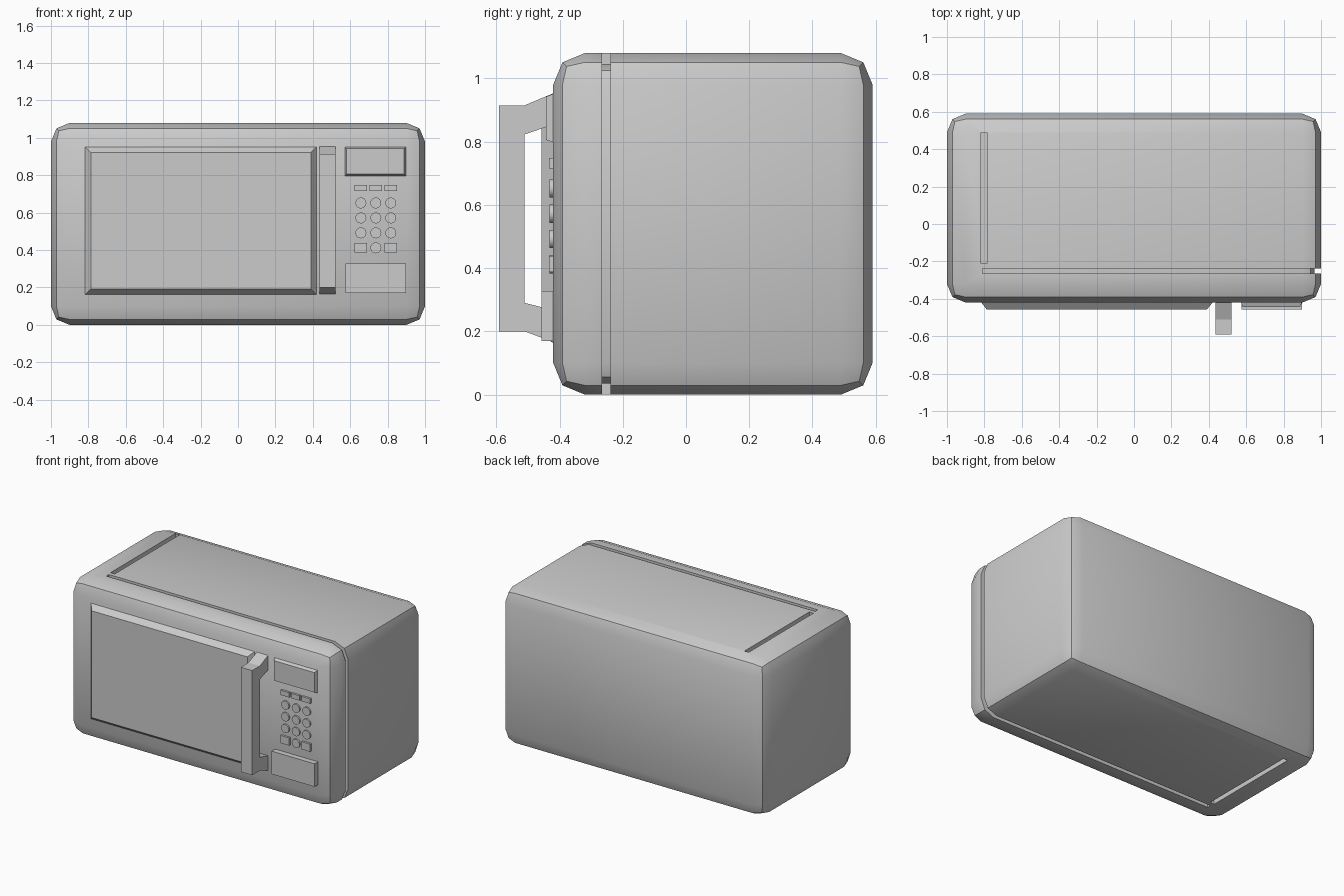
import bpy, bmesh, math

if "Cube" in bpy.data.objects:
    bpy.data.objects.remove(bpy.data.objects["Cube"])

FRONT = -0.42


def finish(bm, name, smooth=None):
    bmesh.ops.recalc_face_normals(bm, faces=bm.faces)
    me = bpy.data.meshes.new(name)
    bm.to_mesh(me)
    bm.free()
    ob = bpy.data.objects.new(name, me)
    bpy.context.collection.objects.link(ob)
    if smooth:
        activate(ob)
        bpy.ops.object.shade_smooth_by_angle(angle=math.radians(smooth))
    return ob


def activate(ob):
    bpy.ops.object.select_all(action='DESELECT')
    ob.select_set(True)
    bpy.context.view_layer.objects.active = ob


def prism(name, pts, axis, a, b):
    """Extrude a 2D outline along x (points are y,z) or y (points are x,z)."""
    bm = bmesh.new()
    place = (lambda p, t: (t, p[0], p[1])) if axis == 'x' else (lambda p, t: (p[0], t, p[1]))
    face = bm.faces.new([bm.verts.new(place(p, a)) for p in pts])
    ext = bmesh.ops.extrude_face_region(bm, geom=[face])
    move = (b - a, 0, 0) if axis == 'x' else (0, b - a, 0)
    bmesh.ops.translate(bm, verts=[v for v in ext['geom'] if isinstance(v, bmesh.types.BMVert)], vec=move)
    return finish(bm, name)


def box_mesh(x0, x1, y0, y1, z0, z1, taper=0.0):
    """Box whose front (y0) face may be inset to make sloping sides."""
    bm = bmesh.new()
    bmesh.ops.create_cube(bm, size=1)
    for v in bm.verts:
        t = taper if v.co.y < 0 else 0
        v.co = (x0 + t if v.co.x < 0 else x1 - t,
                y0 if v.co.y < 0 else y1,
                z0 + t if v.co.z < 0 else z1 - t)
    return bm


def cut(target, cutter):
    cutter.hide_render = True
    mod = target.modifiers.new("cut", 'BOOLEAN')
    mod.object, mod.operation, mod.solver = cutter, 'DIFFERENCE', 'EXACT'
    activate(target)
    bpy.ops.object.modifier_apply(modifier=mod.name)
    bpy.data.objects.remove(cutter)


# Body with two-segment rounded edges
bm = box_mesh(-1, 1, FRONT, 0.59, 0, 1.08)
bmesh.ops.bevel(bm, geom=bm.edges[:], offset=0.1, segments=2, profile=0.5,
                affect='EDGES', clamp_overlap=True)
body = finish(bm, "body")

# Seam groove around top, right side and underside
seam = [(-0.81, 1.2), (1.2, 1.2), (1.2, -0.1), (-0.81, -0.1), (-0.81, 0.035),
        (0.9, 0.035), (0.945, 0.055), (0.965, 0.1), (0.965, 0.98),
        (0.945, 1.025), (0.9, 1.045), (-0.81, 1.045)]
cut(body, prism("seam_cutter", seam, 'y', -0.265, -0.238))

# Side slots on top and underside
for z0, z1 in ((1.045, 1.2), (-0.1, 0.035)):
    cut(body, finish(box_mesh(-0.817, -0.785, -0.21, 0.49, z0, z1), "slot_cutter"))
activate(body)
bpy.ops.object.shade_smooth_by_angle(angle=math.radians(30))

# Door window panel, display and release button
B = FRONT + 0.01
finish(box_mesh(-0.817, 0.42, -0.457, FRONT, 0.162, 0.952, 0.03), "door_window")
finish(box_mesh(0.572, 0.897, -0.443, FRONT, 0.797, 0.951, 0.009), "display")
finish(box_mesh(0.575, 0.899, -0.457, B, 0.17, 0.327), "release_button")

# Handle
handle = [(B, 0.957), (-0.51, 0.915), (-0.592, 0.915), (-0.592, 0.2), (-0.51, 0.2),
          (B, 0.162), (B, 0.265), (-0.51, 0.29), (-0.51, 0.823), (B, 0.857)]
prism("handle", handle, 'x', 0.436, 0.522)


# Keypad
def square_key(x, z, h):
    finish(box_mesh(x - 0.033, x + 0.033, -0.434, B, z - h / 2, z + h / 2), "square_key")


def round_key(x, z):
    bm = bmesh.new()
    bmesh.ops.create_cone(bm, cap_ends=True, segments=32, radius1=0.029, radius2=0.029, depth=0.02)
    for v in bm.verts:
        v.co = (x + v.co.x, -0.421 + v.co.z, z + v.co.y)
    finish(bm, "round_key", 30)


for col in range(3):
    x = 0.657 + 0.08 * col
    square_key(x, 0.732, 0.033)
    for row in range(3):
        round_key(x, 0.652 - 0.08 * row)
    if col == 1:
        round_key(x, 0.412)
    else:
        square_key(x, 0.413, 0.052)
